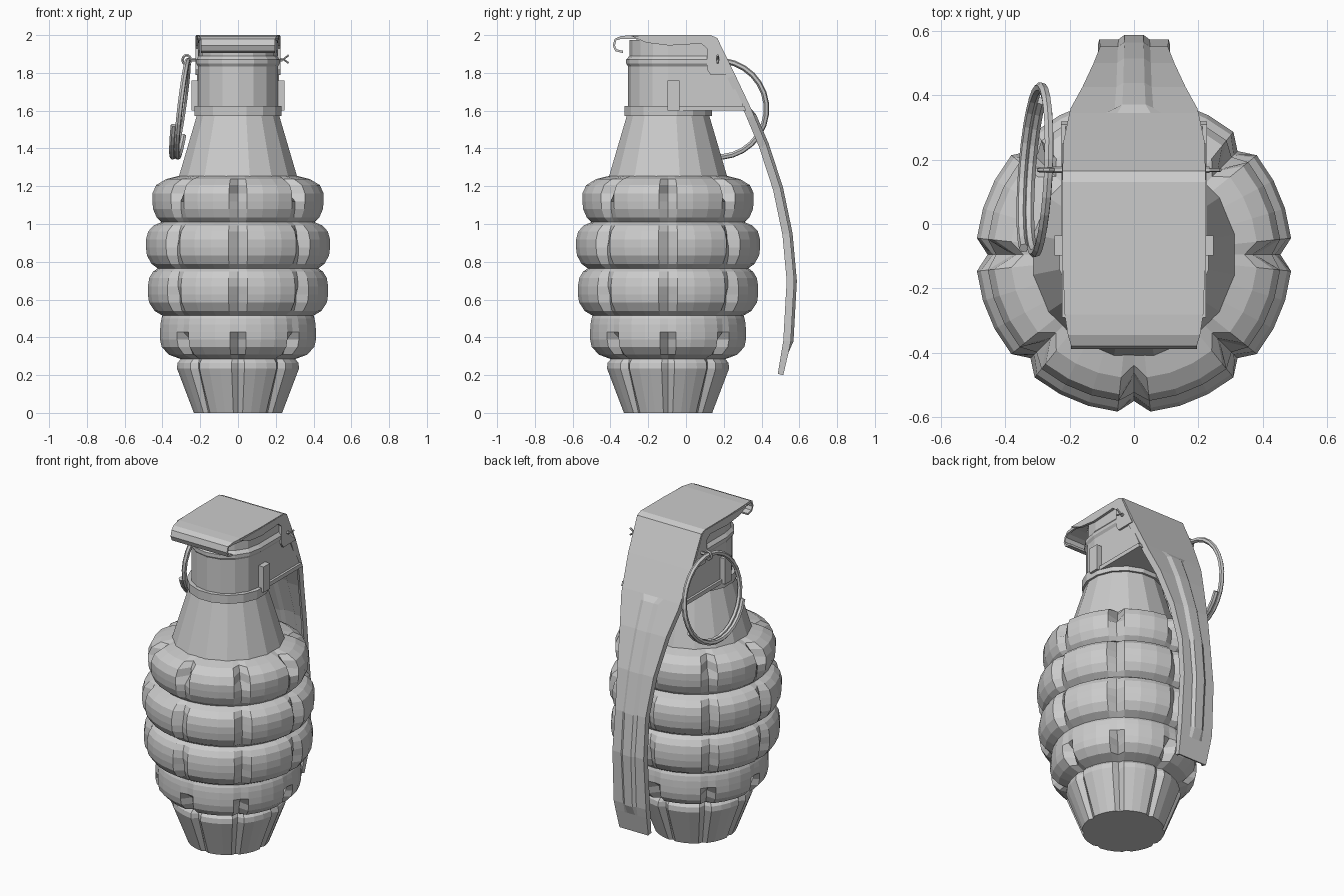
import bpy, bmesh
from math import sin, cos, pi, radians
from mathutils import Vector

if "Cube" in bpy.data.objects:
    bpy.data.objects.remove(bpy.data.objects["Cube"])

CY = -0.095  # axis of the body in y


def finish(name, bm):
    bmesh.ops.recalc_face_normals(bm, faces=bm.faces)
    me = bpy.data.meshes.new(name)
    bm.to_mesh(me)
    bm.free()
    ob = bpy.data.objects.new(name, me)
    bpy.context.collection.objects.link(ob)
    return ob


def loft(name, rings, closed=True, cap=True):
    """Skin a list of equally long point rings."""
    bm = bmesh.new()
    rows = [[bm.verts.new(p) for p in r] for r in rings]
    n = len(rows[0])
    for a, b in zip(rows, rows[1:]):
        for i in range(n if closed else n - 1):
            j = (i + 1) % n
            bm.faces.new((a[i], a[j], b[j], b[i]))
    if cap:
        bm.faces.new(rows[0])
        bm.faces.new(rows[-1])
    return finish(name, bm)


def lobed_ring(z, r, valley):
    """Eight lobes separated by V grooves."""
    pts = []
    for s in range(8):
        for d in (0, 6, 17, 28, 39):
            a = radians(s * 45 + d)
            q = valley if d == 0 else r
            pts.append((q * cos(a), CY + q * sin(a), z))
    return pts


def round_ring(z, r, n=16):
    return [(r * cos(2 * pi * (i + .5) / n), CY + r * sin(2 * pi * (i + .5) / n), z)
            for i in range(n)]


def fuze_ring(z, r, back):
    """Half round at the front, straight sides running to the back."""
    arc = [pi + pi * i / 8 for i in range(9)]
    return [(r * cos(a), CY + r * sin(a), z) for a in arc] + [(r, back, z), (-r, back, z)]


def side_plate(name, outline, x0, x1):
    return loft(name, [[(x, y, z) for y, z in outline] for x in (x0, x1)])


def wire(name, pts, radius, cyclic=False):
    cu = bpy.data.curves.new(name, 'CURVE')
    cu.dimensions = '3D'
    cu.bevel_depth = radius
    cu.bevel_resolution = 1
    cu.use_fill_caps = True
    sp = cu.splines.new('POLY')
    sp.points.add(len(pts) - 1)
    for p, c in zip(sp.points, pts):
        p.co = (*c, 1)
    sp.use_cyclic_u = cyclic
    sp.use_smooth = False
    ob = bpy.data.objects.new(name, cu)
    bpy.context.collection.objects.link(ob)
    return ob


# Body: tapered foot, then four bulging bands of lobes
rings = [lobed_ring(0, .235, .222), lobed_ring(.235, .325, .295),
         lobed_ring(.265, .322, .295), lobed_ring(.285, .305, .29)]
bands = [(.285, .515, .415, .31, .40), (.515, .765, .48, .40, .425),
         (.765, 1.01, .49, .425, .405), (1.01, 1.255, .456, .405, .31)]
for z0, z1, r, s0, s1 in bands:
    for t, k in ((.10, .55), (.28, .92), (.45, 1), (.62, 1), (.8, .86), (.93, .5), (1, 0)):
        s = s0 if t < .5 else s1
        q = s + (r - s) * k
        v = min(q, s + (r - s) * k * .45)
        rings.append(lobed_ring(z0 + (z1 - z0) * t, q, v))
loft("body", rings)

# Conical shoulder and its collar
loft("shoulder", [round_ring(1.22, .328), round_ring(1.255, .318), round_ring(1.575, .222)])
loft("collar", [round_ring(1.572, .236), round_ring(1.625, .236)])

# Fuze housing with wedge-shaped back, plus the strip along its foot
loft("fuze_housing", [fuze_ring(1.6, .212, .315), fuze_ring(1.835, .212, .205),
                      fuze_ring(1.85, .222, .20), fuze_ring(1.87, .222, .19),
                      fuze_ring(1.89, .205, .18), fuze_ring(1.975, .205, .145)])
loft("fuze_strip", [fuze_ring(1.6, .226, .318), fuze_ring(1.625, .226, .308)])

# Safety lever: y, z, half width, flange depth, rib height, rib half width
path = [(-.335, 1.905, .195, .012, 0, .04), (-.375, 1.915, .195, .012, 0, .04),
        (-.388, 1.945, .195, .012, 0, .04), (-.378, 1.98, .195, .012, 0, .04),
        (-.345, 1.995, .205, .015, 0, .04), (-.28, 2.0, .215, .02, 0, .04),
        (-.1, 2.0, .222, .045, 0, .04), (.13, 2.0, .222, .045, 0, .04),
        (.165, 1.985, .222, .045, 0, .04), (.26, 1.79, .218, .045, 0, .05),
        (.345, 1.61, .20, .04, 0, .085), (.36, 1.575, .196, .04, .012, .06),
        (.425, 1.42, .16, .04, .014, .055), (.5, 1.19, .125, .04, .014, .052),
        (.55, .95, .105, .04, .014, .05), (.573, .7, .108, .04, .014, .048),
        (.555, .38, .112, .04, .014, .045), (.543, .32, .108, .038, 0, .045),
        (.515, .2, .1, .03, 0, .04)]
rings = []
for i, (y, z, w, fl, h, rw) in enumerate(path):
    a, b = path[max(i - 1, 0)], path[min(i + 1, len(path) - 1)]
    t = Vector((0, b[0] - a[0], b[1] - a[1])).normalized()
    n = Vector((0, -t.z, t.y))          # points away from the fuze
    o = Vector((0, y, z))
    section = [(-w, -fl), (-w, 0), (-rw, 0), (-rw * .6, h), (rw * .6, h), (rw, 0), (w, 0), (w, -fl),
               (w - .013, -fl), (w - .013, -.012), (rw, -.012), (rw * .6, h - .012),
               (-rw * .6, h - .012), (-rw, -.012), (-w + .013, -.012), (-w + .013, -fl)]
    rings.append([o + Vector((x, 0, 0)) + n * d for x, d in section])
loft("safety_lever", rings)

# Side cheeks of the lever and small lugs, mirrored left and right
cheek = [(-.29, 1.995), (-.21, 1.96), (-.09, 1.945), (.08, 1.955), (.11, 1.93), (.11, 1.82),
         (.13, 1.79), (.25, 1.79), (.16, 1.98), (.13, 1.996)]
lug = [(-.098, 1.6), (-.035, 1.6), (-.035, 1.76), (-.098, 1.76)]
for side, s in (("left", -1), ("right", 1)):
    side_plate("lever_cheek_" + side, cheek, s * .208, s * .224)
    side_plate("lug_" + side, lug, s * .2, s * .246)

# Safety pin with eye and splayed ends
wire("pin", [(-.265, .168, 1.87), (.235, .168, 1.87)], .01)
for name, dz in (("pin_leg_upper", .022), ("pin_leg_lower", -.02)):
    wire(name, [(.22, .168, 1.87), (.24, .168, 1.872), (.268, .168, 1.872 + dz)], .006)
wire("pin_eye", [(-.272 + .022 * cos(2 * pi * i / 10), .168, 1.868 + .026 * sin(2 * pi * i / 10))
                 for i in range(10)], .008, True)

# Split pull ring: a leaning coil of a little over one turn
coil = []
turns, steps = 1.35, 38
for i in range(steps + 1):
    f = i / steps
    a = radians(200) + 2 * pi * turns * f
    y, z = .258 * cos(a), .256 * sin(a)
    coil.append((-.299 + .13 * z + .06 * y + .034 * (f - .5), .168 + y, 1.61 + z))
wire("pull_ring", coil, .015)
